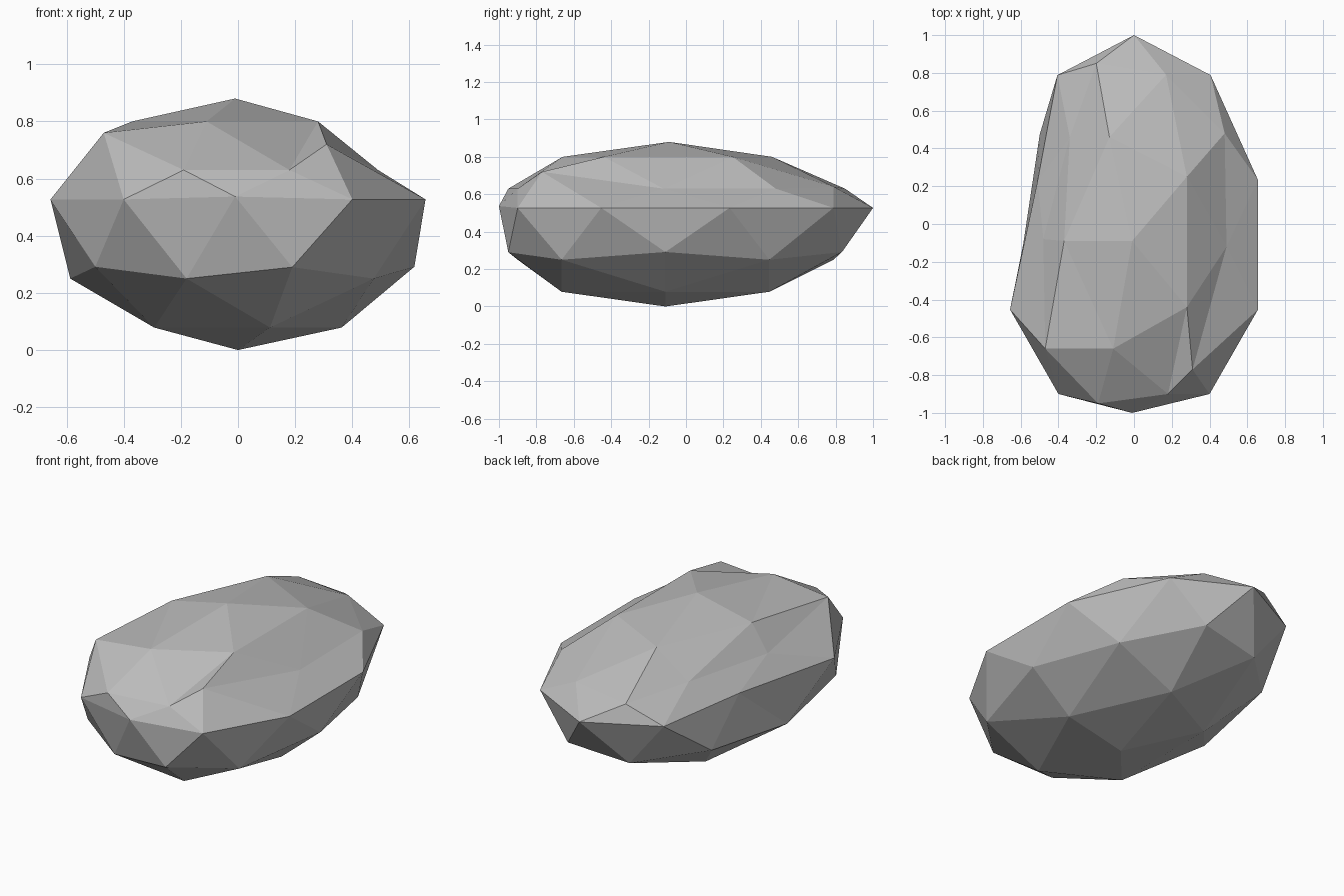
import bpy
import bmesh
from mathutils import Vector

cube = bpy.data.objects.get("Cube")
if cube:
    bpy.data.objects.remove(cube, do_unlink=True)

# Stone colour
stone = bpy.data.materials.new("stone grey")
stone.use_nodes = True
grey = (0.5, 0.5, 0.5, 1)
stone.diffuse_color = grey
stone.node_tree.nodes["Principled BSDF"].inputs["Base Color"].default_value = grey

# Basic boulder: a stretched, faceted ball
HALF = Vector((0.69, 1.11, 0.527))
CENTRE = Vector((0, -0.11, 0.527))
bm = bmesh.new()
bmesh.ops.create_icosphere(bm, subdivisions=2, radius=1)
for v in bm.verts:
    v.co = Vector((-v.co.x * HALF.x, -v.co.y * HALF.y, v.co.z * HALF.z)) + CENTRE

# Worn corners: each pulls the nearest corner of the ball to itself
worn_top = [
    (-0.01, -0.09, 0.88), (-0.37, -0.09, 0.8), (-0.11, -0.66, 0.8),
    (-0.13, 0.46, 0.8), (0.28, -0.44, 0.8), (0.28, 0.25, 0.8),
]
worn_shoulder = [
    (-0.48, -0.08, 0.65), (-0.47, -0.66, 0.76), (-0.19, -0.95, 0.63),
    (0.18, -0.9, 0.63), (0.31, -0.77, 0.72), (0.49, -0.12, 0.63),
    (0.48, 0.48, 0.63), (0.17, 0.79, 0.64), (-0.2, 0.85, 0.63),
    (-0.34, 0.46, 0.65),
]
worn_sides = [
    (-0.51, 0.23, 0.54), (-0.4, -0.9, 0.527), (-0.01, -1, 0.537),
    (0.4, -0.9, 0.527), (0.19, -0.95, 0.29), (-0.18, -0.9, 0.25),
]
start = {v: v.co.copy() for v in bm.verts}
for corner in worn_top + worn_shoulder + worn_sides:
    target = Vector(corner)
    nearest = min(start, key=lambda v: (start[v] - target).length)
    nearest.co = target
    del start[nearest]

bmesh.ops.recalc_face_normals(bm, faces=bm.faces)
mesh = bpy.data.meshes.new("boulder")
bm.to_mesh(mesh)
bm.free()
mesh.materials.append(stone)
boulder = bpy.data.objects.new("boulder", mesh)
bpy.context.collection.objects.link(boulder)
